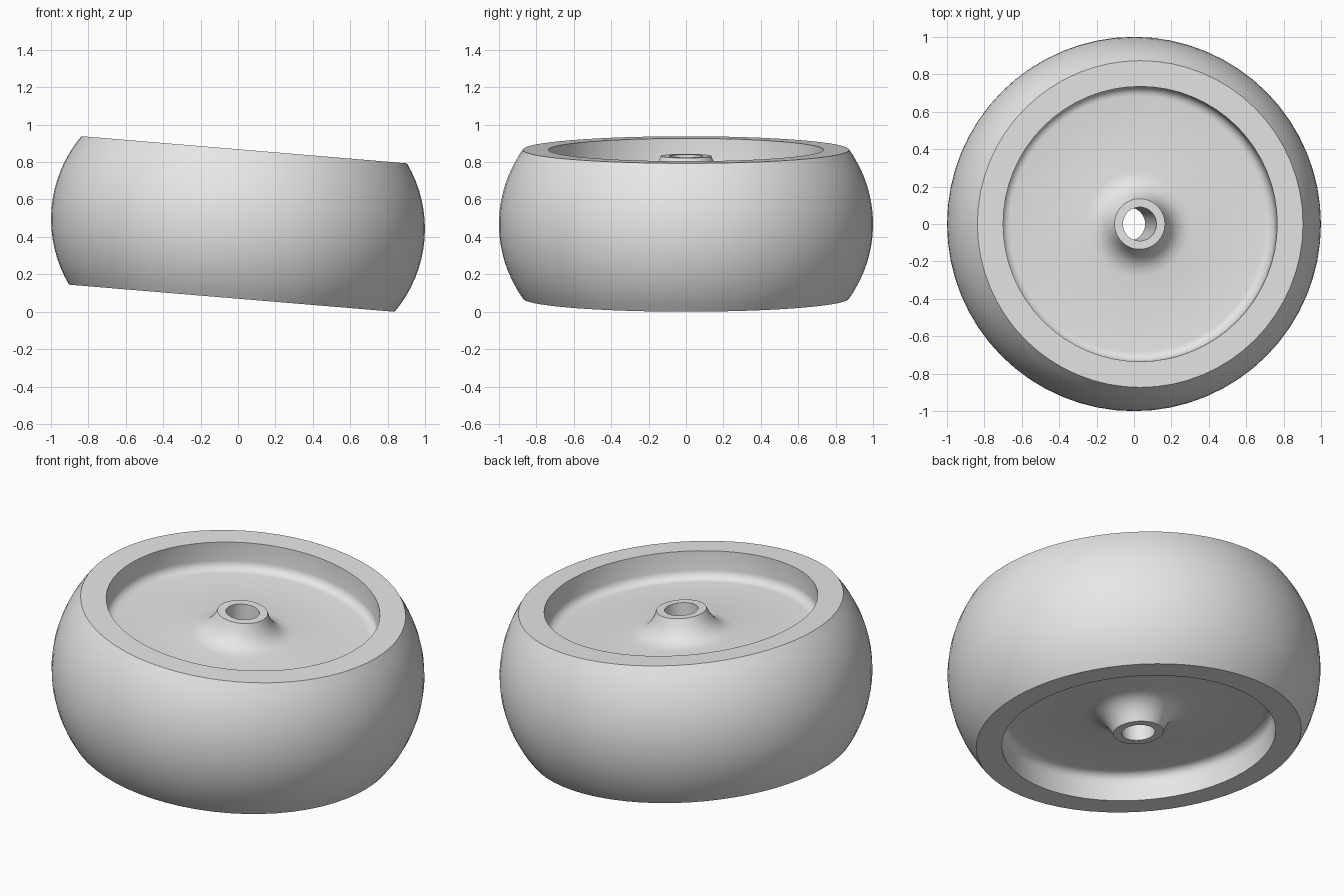
import bpy, bmesh, math
from mathutils import Matrix

cube = bpy.data.objects.get("Cube")
if cube:
    bpy.data.objects.remove(cube, do_unlink=True)

SEGMENTS = 64
HALF = 0.398                      # half of the wheel width
RIM, BULGE, LIP = 0.873, 1.0, 0.735
DISC, FILLET = 0.238, 0.05        # web face height and its corner radius
TILT = math.radians(4.76)

grey = bpy.data.materials.new("light grey")
grey.use_nodes = True
colour = (0.8, 0.8, 0.8, 1)
grey.diffuse_color = colour
grey.node_tree.nodes["Principled BSDF"].inputs["Base Color"].default_value = colour

# Upper half of the cross-section: bore, hub flare, web, filleted wall
upper = [(0.09, 0.365), (0.135, 0.365), (0.152, 0.325), (0.175, 0.29),
         (0.205, 0.262), (0.24, 0.245), (0.28, DISC)]
for i in range(6):
    a = math.radians(90) * i / 5
    upper.append((LIP - FILLET + FILLET * math.sin(a),
                  DISC + FILLET * (1 - math.cos(a))))
upper.append((LIP, HALF))

# Bulging tread as a circular arc
sag = BULGE - RIM
radius = (HALF ** 2 + sag ** 2) / (2 * sag)
sweep = math.asin(HALF / radius)
tread = []
for i in range(17):
    a = sweep * (1 - i / 8)
    tread.append((BULGE - radius + radius * math.cos(a), radius * math.sin(a)))

# Mirror the section and revolve it round the axle
lower = [(r, -z) for r, z in reversed(upper)]
section = upper + tread + lower
bm = bmesh.new()
verts = [bm.verts.new((r, 0, z)) for r, z in section]
edges = [bm.edges.new((v, verts[(i + 1) % len(verts)])) for i, v in enumerate(verts)]
bmesh.ops.spin(bm, geom=verts + edges, cent=(0, 0, 0), axis=(0, 0, 1),
               angle=math.tau, steps=SEGMENTS, use_merge=True)
bmesh.ops.remove_doubles(bm, verts=bm.verts, dist=0.0001)
bmesh.ops.recalc_face_normals(bm, faces=bm.faces)

# Lean the wheel and stand it on the ground
bmesh.ops.transform(bm, matrix=Matrix.Rotation(TILT, 4, "Y"), verts=bm.verts)
drop = min(v.co.z for v in bm.verts)
bmesh.ops.translate(bm, vec=(0, 0, -drop), verts=bm.verts)

mesh = bpy.data.meshes.new("wheel")
bm.to_mesh(mesh)
bm.free()
mesh.materials.append(grey)
wheel = bpy.data.objects.new("wheel", mesh)
bpy.context.collection.objects.link(wheel)

bpy.ops.object.select_all(action="DESELECT")
wheel.select_set(True)
bpy.context.view_layer.objects.active = wheel
bpy.ops.object.shade_smooth_by_angle(angle=math.radians(30))
